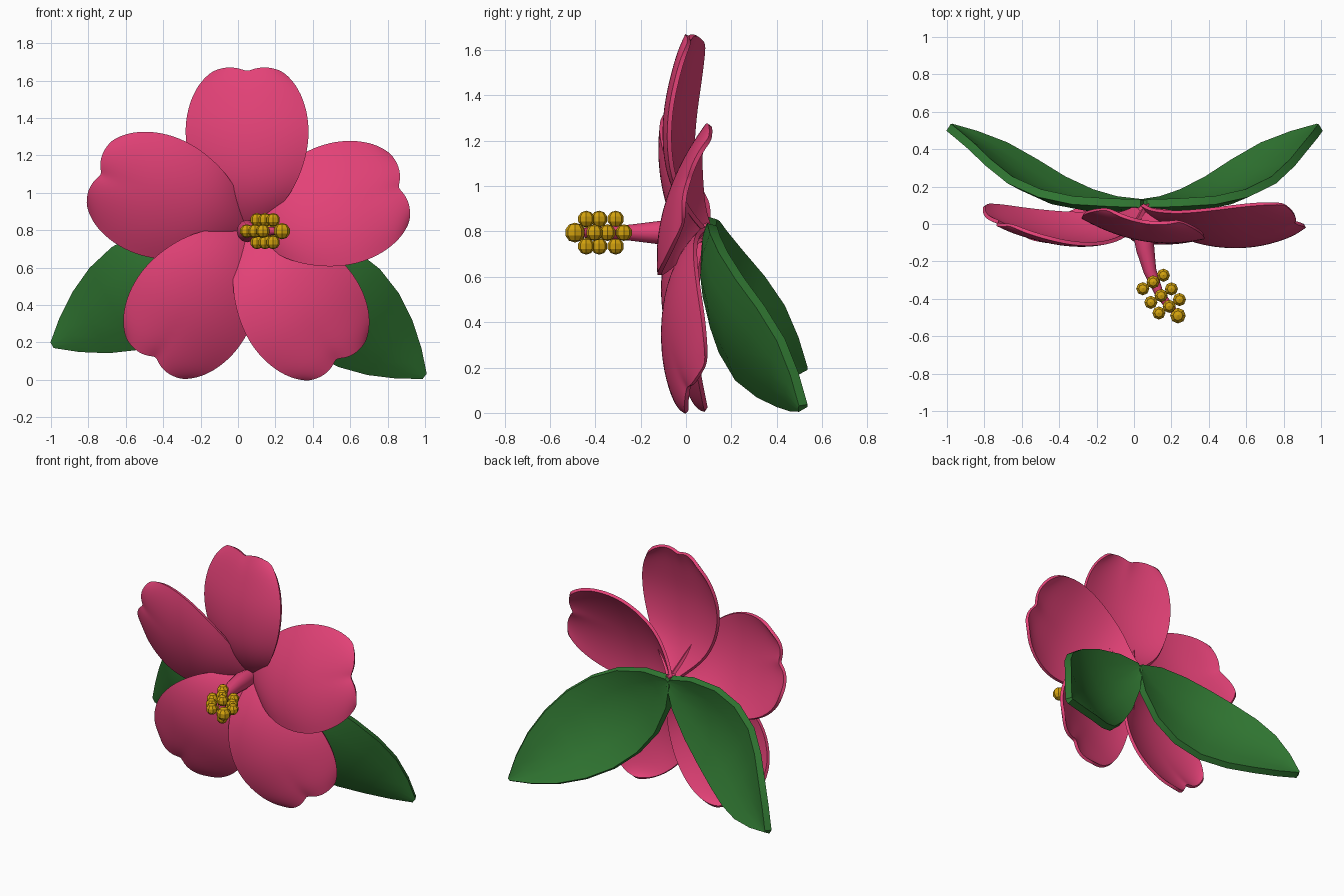
import bpy, math
from mathutils import Vector

if "Cube" in bpy.data.objects:
    bpy.data.objects.remove(bpy.data.objects["Cube"])


def material(name, rgb):
    m = bpy.data.materials.new(name)
    m.diffuse_color = (*rgb, 1)
    m.use_nodes = True
    m.node_tree.nodes["Principled BSDF"].inputs["Base Color"].default_value = m.diffuse_color
    return m


PINK = material("petal pink", (0.77, 0.054, 0.185))
GREEN = material("leaf green", (0.03, 0.185, 0.032))
GOLD = material("anther gold", (0.65, 0.36, 0.004))


def grid_object(name, rows, mat, closed=False, thick=0, levels=0):
    """Skin rows of points into a sheet or tube, optionally refined and thickened."""
    n = len(rows[0])
    faces = []
    for i in range(len(rows) - 1):
        for j in range(n if closed else n - 1):
            k = (j + 1) % n
            faces.append((i * n + j, i * n + k, (i + 1) * n + k, (i + 1) * n + j))
    if closed:
        faces += [tuple(reversed(range(n))),
                  tuple((len(rows) - 1) * n + j for j in range(n))]
    me = bpy.data.meshes.new(name)
    me.from_pydata([p for r in rows for p in r], [], faces)
    me.materials.append(mat)
    ob = bpy.data.objects.new(name, me)
    bpy.context.collection.objects.link(ob)
    bpy.ops.object.select_all(action='DESELECT')
    bpy.context.view_layer.objects.active = ob
    ob.select_set(True)
    if levels:
        ob.modifiers.new("smooth", 'SUBSURF').levels = levels
    if thick:
        s = ob.modifiers.new("thickness", 'SOLIDIFY')
        s.thickness, s.offset = thick, 0
    bpy.ops.object.convert(target='MESH')
    bpy.ops.object.shade_smooth_by_angle(angle=math.radians(35))
    return ob


# Petals: (distance from centre, half width, y of the middle line)
PETAL = [(0, .03, .09), (.06, .095, .03), (.16, .205, -.035), (.28, .275, -.075),
         (.42, .32, -.086), (.55, .33, -.077), (.67, .308, -.05), (.77, .26, -.02),
         (.83, .195, .012)]


def petal(name, angle, tilt, notch):
    a = math.radians(angle)
    rows = []
    for dist, half, y in PETAL:
        row = []
        for j in range(-6, 7):
            w = j / 6
            lobe = (.1 * abs(w) - .11 * w * w + .014 - notch * (1 - abs(w)) ** 4)
            r = dist + lobe * (dist / .83) ** 6
            s = w * half
            yy = y + .065 * w * w * half / .33 - tilt * s / .33
            row.append((.05 + r * math.cos(a) + s * math.sin(a), yy,
                        .8 + r * math.sin(a) - s * math.cos(a)))
        rows.append(row)
    grid_object(name, rows, PINK, thick=.02, levels=2)


for name, angle, tilt, notch in [("petal_top", 90, .055, 0),
                                 ("petal_right", 15.5, .1, .012),
                                 ("petal_lower_right", -55.5, .07, .016),
                                 ("petal_lower_left", -126, .07, .016),
                                 ("petal_left", 159, .09, .016)]:
    petal(name, angle, tilt, notch)

# Leaves: (fraction of length, half width, y of the midrib)
LEAF = [(0, .03, .105), (.1, .14, .09), (.25, .235, .085), (.4, .28, .115),
        (.55, .285, .185), (.68, .25, .285), (.8, .185, .385), (.91, .1, .46), (1, .012, .515)]


def leaf(name, tip):
    base = Vector((.05, 0, .8))
    tip = Vector(tip)
    d = tip - base
    side = Vector((-d.z, 0, d.x)).normalized()
    if side.z < 0:
        side = -side
    rows = []
    for t, half, y in LEAF:
        mid = base.lerp(tip, t) + Vector((0, y, 0))
        rows.append([mid + side * half * w + Vector((0, .05 * w * w * half / .28, 0))
                     for w in (-1, -.5, 0, .5, 1)])
    grid_object(name, rows, GREEN, thick=.045)


leaf("leaf_right", (.99, 0, .025))
leaf("leaf_left", (-.985, 0, .19))

# Central column: bent tapering tube (x, y, radius)
rows = []
for x, y, r in [(.05, .1, .045), (.05, -.03, .06), (.06, -.13, .05), (.085, -.25, .035),
                (.13, -.36, .025), (.18, -.43, .022), (.235, -.49, .018)]:
    u = Vector((.95, .3, 0)) if y > -.3 else Vector((.84, .55, 0))
    rows.append([Vector((x, y, .795)) + u * r * math.cos(k * math.pi / 6)
                 + Vector((0, 0, r * math.sin(k * math.pi / 6))) for k in range(12)])
grid_object("column", rows, PINK, closed=True)


# Anthers: three rings of four beads and one at the tip
def bead(name, loc, r):
    bpy.ops.mesh.primitive_uv_sphere_add(segments=8, ring_count=5, radius=r, location=loc)
    ob = bpy.context.object
    ob.name = name
    ob.data.materials.append(GOLD)


for i, (x, y) in enumerate([(.102, -.31), (.145, -.383), (.188, -.44)]):
    for k in range(4):
        c, s = math.cos(k * math.pi / 2), math.sin(k * math.pi / 2)
        bead(f"anther_{i}_{k}", (x + .055 * c, y + .036 * c, .795 + .06 * s), .037)
bead("anther_tip", (.235, -.49, .795), .044)
